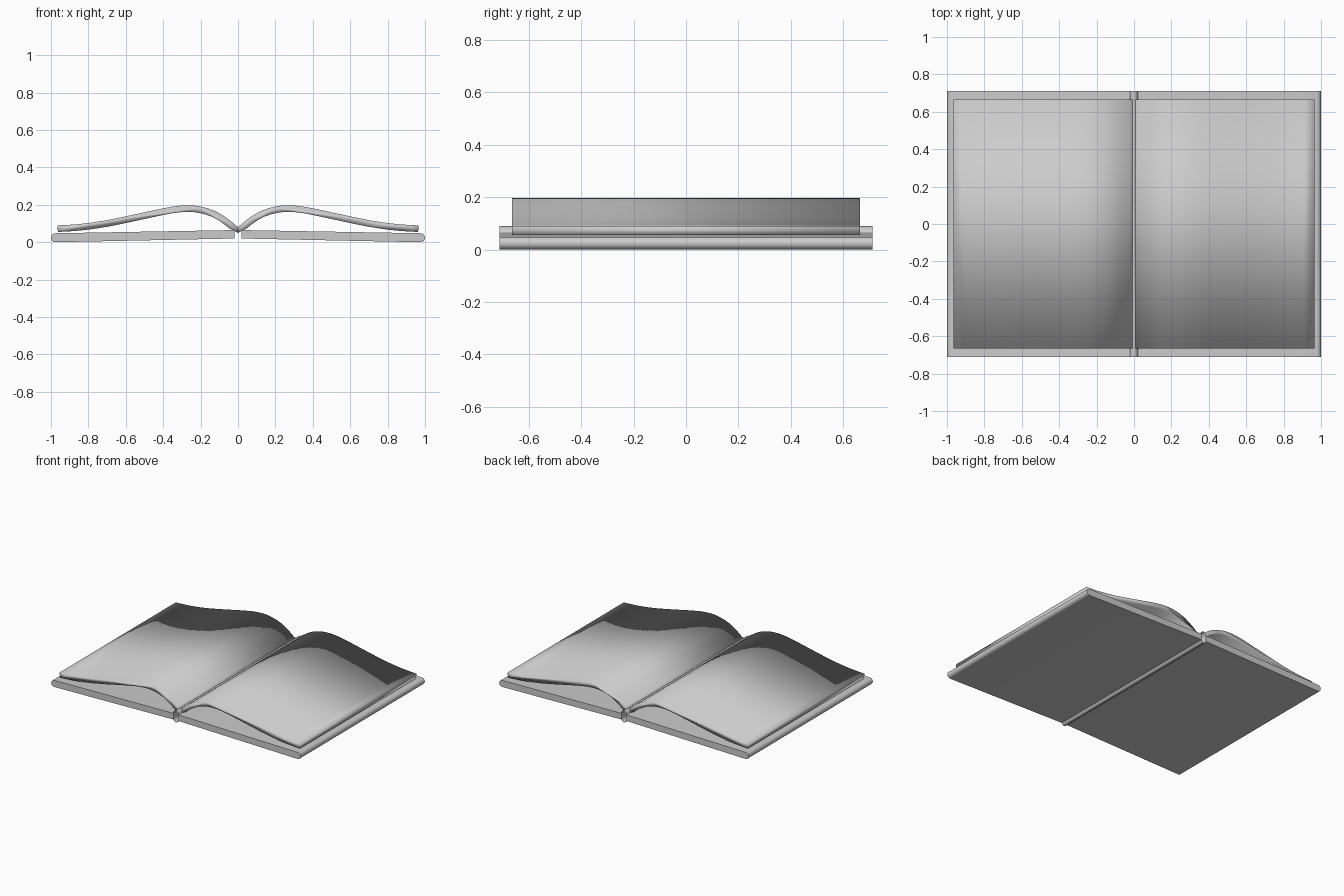
import bpy
import bmesh
from math import sin, cos, pi, radians
from mathutils import Vector

old = bpy.data.objects.get("Cube")
if old:
    bpy.data.objects.remove(old, do_unlink=True)

grey = bpy.data.materials.new("plain grey")
grey.use_nodes = True
COLOUR = (0.6, 0.6, 0.6, 1)
grey.diffuse_color = COLOUR
grey.node_tree.nodes["Principled BSDF"].inputs["Base Color"].default_value = COLOUR


def extrude_profile(name, outline, half_depth, capped=True, sharp=None):
    """Sweep a closed x-z outline along y, with smooth shading."""
    bm = bmesh.new()
    front = [bm.verts.new((x, -half_depth, z)) for x, z in outline]
    back = [bm.verts.new((x, half_depth, z)) for x, z in outline]
    n = len(outline)
    for i in range(n):
        j = (i + 1) % n
        bm.faces.new((front[i], front[j], back[j], back[i]))
    if capped:
        bm.faces.new(front[::-1])
        bm.faces.new(back)
    bmesh.ops.recalc_face_normals(bm, faces=bm.faces)
    for f in bm.faces:
        f.smooth = True
    mesh = bpy.data.meshes.new(name)
    bm.to_mesh(mesh)
    bm.free()
    if sharp:
        mesh.set_sharp_from_angle(angle=radians(sharp))
    mesh.materials.append(grey)
    obj = bpy.data.objects.new(name, mesh)
    bpy.context.collection.objects.link(obj)
    return obj


def smooth_path(points, steps):
    """Catmull-Rom curve through the points."""
    pts = [Vector(p) for p in points]
    pts = [2 * pts[0] - pts[1]] + pts + [2 * pts[-1] - pts[-2]]
    path = []
    for a, b, c, d in zip(pts, pts[1:], pts[2:], pts[3:]):
        for k in range(steps):
            t = k / steps
            path.append(0.5 * (2 * b + (c - a) * t + (2 * a - 5 * b + 4 * c - d) * t**2
                               + (3 * b - a - 3 * c + d) * t**3))
    return path + [pts[-2]]


# Curved page block: a thick sheet following the upper curve
PAGE_TOP = [(0.0, 0.08), (0.05, 0.122), (0.12, 0.166), (0.2, 0.191), (0.27, 0.197),
            (0.36, 0.189), (0.5, 0.16), (0.7, 0.118), (0.85, 0.097), (0.965, 0.09)]
top = smooth_path(PAGE_TOP, 2)
bottom = []
for i, p in enumerate(top):
    along = top[min(i + 1, len(top) - 1)] - top[max(i - 1, 0)]
    normal = Vector((-along.y, along.x)).normalized()
    q = p - normal * 0.035
    bottom.append(Vector((min(max(q.x, 0.0), 0.965), q.y)))
bottom[0] = Vector((0.0, 0.05))
page_outline = [tuple(p) for p in top + bottom[::-1]]

# Cover board: slightly tilted slab with a rounded outer edge
RADIUS = 0.024
cover_outline = [(0.02, 0.02), (0.02, 0.065)]
for i in range(9):
    a = pi / 2 - pi * i / 8
    cover_outline.append((1 - RADIUS + RADIUS * cos(a), RADIUS + RADIUS * sin(a)))

for side, sx in (("left", 1), ("right", -1)):
    extrude_profile(side + "_pages", [(sx * x, z) for x, z in page_outline], 0.665)
    extrude_profile(side + "_cover", [(sx * x, z) for x, z in cover_outline], 0.712, sharp=40)

# Spine: open-ended oval tube
spine_outline = [(0.025 * sin(2 * pi * i / 10), 0.046 + 0.044 * cos(2 * pi * i / 10))
                 for i in range(10)]
extrude_profile("spine", spine_outline, 0.712, capped=False, sharp=60)
